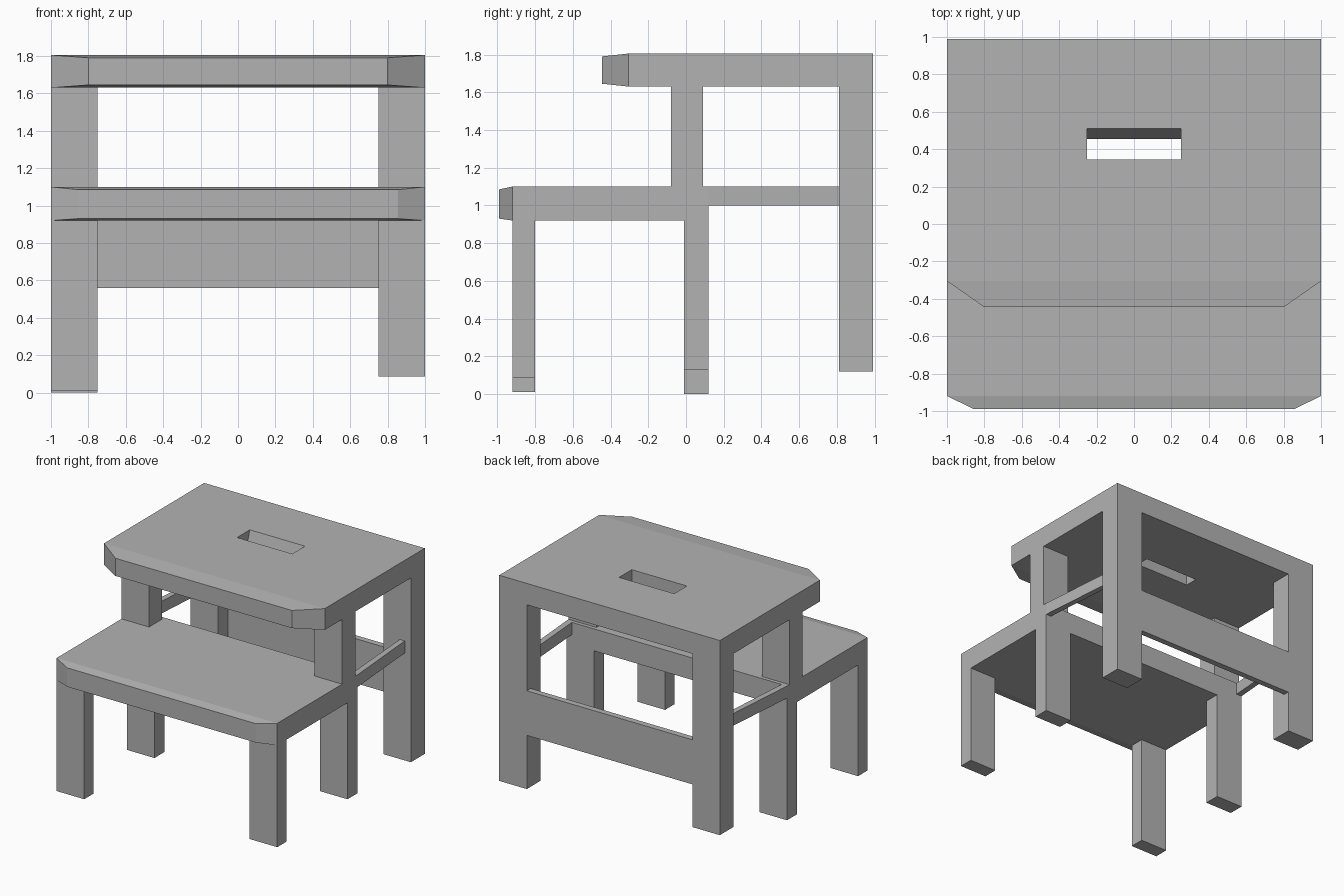
import bpy
import bmesh

cube = bpy.data.objects.get("Cube")
if cube:
    bpy.data.objects.remove(cube, do_unlink=True)

grey = bpy.data.materials.new("plain grey")
grey.use_nodes = True
GREY = (0.45, 0.45, 0.45, 1)
grey.diffuse_color = GREY
grey.node_tree.nodes["Principled BSDF"].inputs["Base Color"].default_value = GREY


def loft(name, sections):
    """Join rectangular sections (x0, x1, y, z0, z1) into one closed solid."""
    bm = bmesh.new()
    rings = []
    for x0, x1, y, z0, z1 in sections:
        corners = ((x0, z0), (x1, z0), (x1, z1), (x0, z1))
        rings.append([bm.verts.new((x, y, z)) for x, z in corners])
    for a, b in zip(rings, rings[1:]):
        for i in range(4):
            j = (i + 1) % 4
            bm.faces.new((a[i], a[j], b[j], b[i]))
    bm.faces.new(rings[0])
    bm.faces.new(rings[-1])
    bmesh.ops.recalc_face_normals(bm, faces=bm.faces)
    mesh = bpy.data.meshes.new(name)
    bm.to_mesh(mesh)
    bm.free()
    mesh.materials.append(grey)
    obj = bpy.data.objects.new(name, mesh)
    bpy.context.collection.objects.link(obj)
    return obj


def box(name, x, y, z):
    return loft(name, [(*x, y[0], *z), (*x, y[1], *z)])


# Boards with tapered front edges
TOP, UNDER = 1.805, 1.63
STEP_TOP, STEP_UNDER = 1.1, 0.92
seat = loft("seat", [(-0.8, 0.8, -0.445, 1.645, 1.79),
                     (-1, 1, -0.305, UNDER, TOP),
                     (-1, 1, 0.99, UNDER, TOP)])
loft("step", [(-0.855, 0.855, -0.99, 0.93, 1.085),
              (-1, 1, -0.92, STEP_UNDER, STEP_TOP),
              (-1, 1, 0.12, STEP_UNDER, STEP_TOP)])

# Hand slot with a sloping back wall
cutter = box("slot_cutter", (-0.25, 0.25), (0.345, 0.51), (UNDER, TOP))
for v in cutter.data.vertices:
    if v.co.z < 1.7:
        v.co.z -= 0.1
        if v.co.y > 0.4:
            v.co.y = 0.424
    else:
        v.co.z += 0.1
        if v.co.y > 0.4:
            v.co.y = 0.541
cutter.hide_render = True
mod = seat.modifiers.new("hand_slot", "BOOLEAN")
mod.operation = "DIFFERENCE"
mod.solver = "EXACT"
mod.object = cutter
bpy.context.view_layer.objects.active = seat
bpy.ops.object.modifier_apply(modifier=mod.name)
bpy.data.objects.remove(cutter, do_unlink=True)

# Legs of uneven length, posts and side rails
for side, sign, front, middle, back in (("left", 1, 0.085, 0.13, 0.12),
                                        ("right", -1, 0.01, 0, 0.21)):
    x = sorted((0.75 * sign, sign))
    box(f"front_leg_{side}", x, (-0.92, -0.8), (front, STEP_UNDER))
    box(f"middle_leg_{side}", x, (-0.01, 0.12), (middle, STEP_UNDER))
    box(f"back_leg_{side}", x, (0.81, 0.99), (back, UNDER))
    box(f"post_{side}", x, (-0.08, 0.09), (STEP_TOP, UNDER))
    loft(f"side_rail_{side}", [(0.95 * sign, sign, 0.12, 1.0, STEP_TOP),
                               (0.9 * sign, 0.945 * sign, 0.81, 1.0, STEP_TOP)])

# Panel between the back legs
box("back_panel", (-0.75, 0.75), (0.94, 0.99), (0.56, 0.925))
